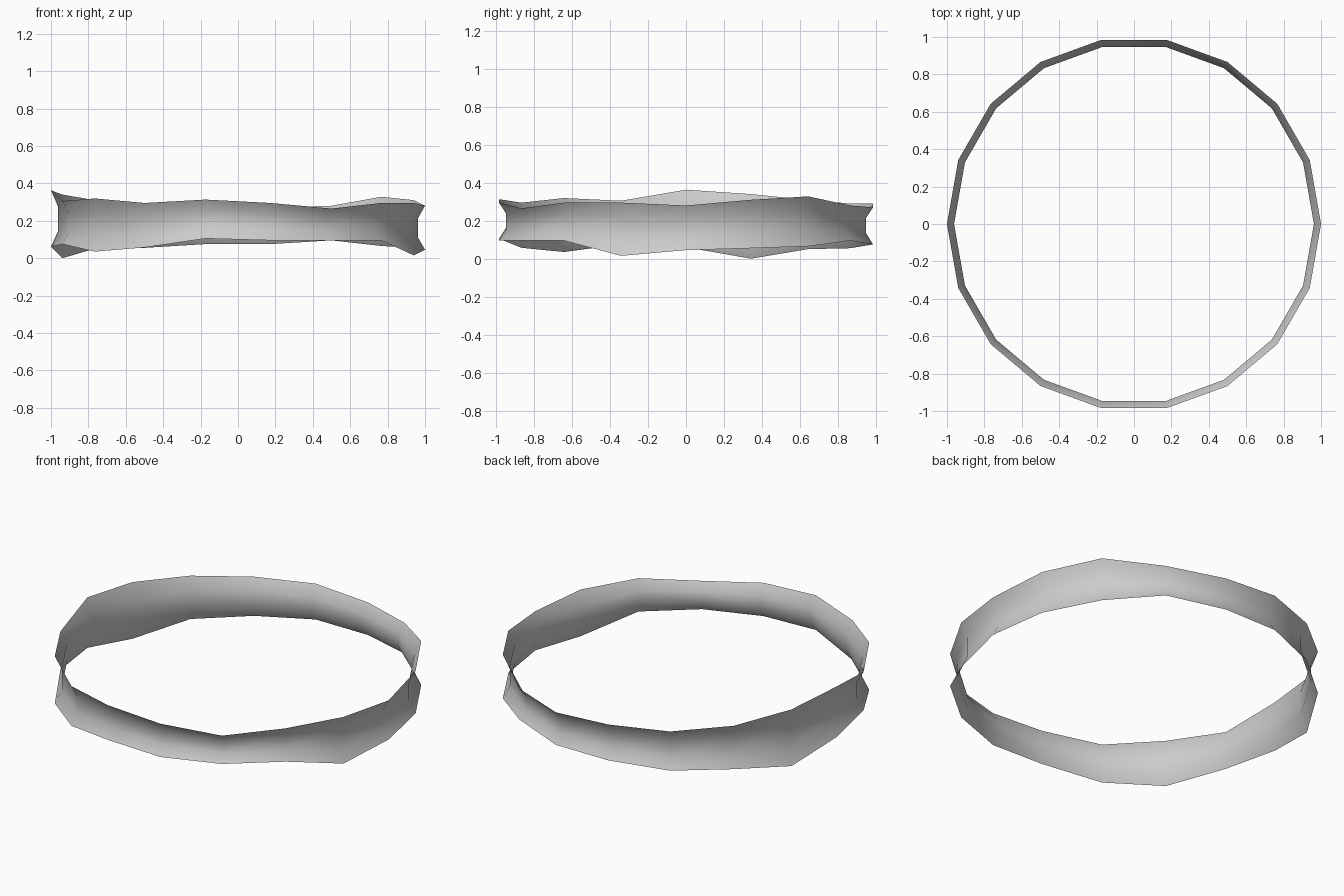
import bpy
import bmesh
from math import cos, sin, radians

cube = bpy.data.objects.get("Cube")
if cube:
    bpy.data.objects.remove(cube, do_unlink=True)

OUTER, INNER = 1.0, 0.962
# Uneven rim heights, one per 20 degree step, counter-clockwise from +x
TOP = [.285, .315, .333, .285, .275, .295, .295, .315, .345,
       .368, .31, .324, .30, .318, .30, .27, .30, .30]
BOTTOM = [.05, .06, .07, .10, .08, .08, .06, .055, .005,
          .065, .08, .04, .062, .11, .10, .10, .10, .02]
# Cross-section: radius and height fraction, waisted in the middle
SECTION = [(OUTER, 0), (INNER, .28), (INNER, .71), (OUTER, 1)]

# Grey material
grey = bpy.data.materials.new("grey")
grey.use_nodes = True
colour = (.6, .6, .6, 1)
grey.diffuse_color = colour
grey.node_tree.nodes["Principled BSDF"].inputs["Base Color"].default_value = colour

# Open band swept round the circle
bm = bmesh.new()
columns = []
for i, (top, low) in enumerate(zip(TOP, BOTTOM)):
    a = radians(20 * i)
    columns.append([bm.verts.new((r * cos(a), r * sin(a), low + f * (top - low)))
                    for r, f in SECTION])
for i, left in enumerate(columns):
    right = columns[(i + 1) % len(columns)]
    for j in range(len(SECTION) - 1):
        face = bm.faces.new((left[j], right[j], right[j + 1], left[j + 1]))
        face.smooth = True

# Rest the lowest point on the ground
lowest = min(v.co.z for v in bm.verts)
bmesh.ops.translate(bm, verts=bm.verts, vec=(0, 0, -lowest))

mesh = bpy.data.meshes.new("ring_band")
bm.to_mesh(mesh)
bm.free()
mesh.materials.append(grey)
band = bpy.data.objects.new("ring_band", mesh)
bpy.context.collection.objects.link(band)
